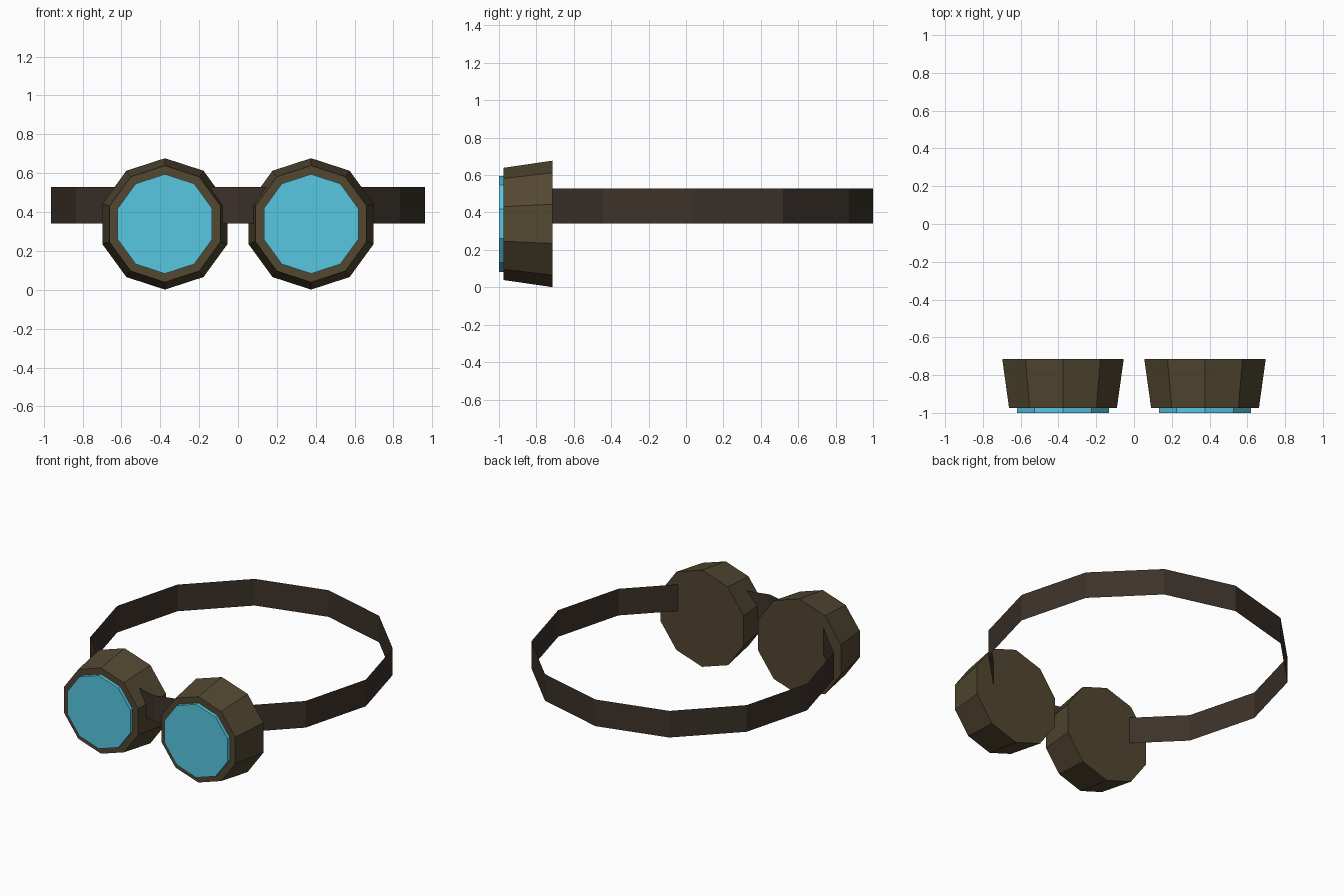
import bpy
import bmesh
import math
from mathutils import Matrix

cube = bpy.data.objects.get("Cube")
if cube:
    bpy.data.objects.remove(cube, do_unlink=True)


def make_material(name, srgb):
    linear = [((c / 255 + 0.055) / 1.055) ** 2.4 for c in srgb] + [1.0]
    mat = bpy.data.materials.new(name)
    mat.use_nodes = True
    mat.diffuse_color = linear
    bsdf = mat.node_tree.nodes["Principled BSDF"]
    bsdf.inputs["Base Color"].default_value = linear
    bsdf.inputs["Roughness"].default_value = 0.9
    return mat


def finish(name, bm, mat):
    bmesh.ops.recalc_face_normals(bm, faces=bm.faces)
    mesh = bpy.data.meshes.new(name)
    bm.to_mesh(mesh)
    bm.free()
    mesh.materials.append(mat)
    obj = bpy.data.objects.new(name, mesh)
    bpy.context.collection.objects.link(obj)
    return obj


def ten_sided_drum(name, x, y_back, y_front, r_back, r_front, mat):
    """Tapered drum facing -y, with a corner pointing straight up."""
    bm = bmesh.new()
    place = (Matrix.Translation((x, (y_back + y_front) / 2, EYE_Z))
             @ Matrix.Rotation(math.radians(90), 4, 'X')
             @ Matrix.Rotation(math.radians(90), 4, 'Z'))
    bmesh.ops.create_cone(bm, cap_ends=True, segments=10, radius1=r_back,
                          radius2=r_front, depth=y_back - y_front)
    # Put one corner exactly at the top
    first = max(bm.verts, key=lambda v: (round(v.co.z, 3), v.co.y))
    spin = Matrix.Rotation(-math.atan2(first.co.y, first.co.x), 4, 'Z')
    bm.transform(place @ spin)
    return finish(name, bm, mat)


EYE_X, EYE_Z = 0.376, 0.339
frame_mat = make_material("brown frame", (82, 71, 49))
strap_mat = make_material("dark leather", (60, 50, 42))
lens_mat = make_material("blue glass", (87, 199, 226))

# Eye cups and lenses, one pair per side
for side, sign in (("left", 1), ("right", -1)):
    x = sign * EYE_X
    ten_sided_drum(side + "_eye_cup", x, -0.715, -0.975, 0.338, 0.3, frame_mat)
    ten_sided_drum(side + "_lens", x, -0.95, -1.0, 0.256, 0.256, lens_mat)

# Head strap: thin twelve-sided band running through both cups
bm = bmesh.new()
bmesh.ops.create_cone(bm, cap_ends=False, segments=12, radius1=0.962,
                      radius2=0.962, depth=0.186)
bm.transform(Matrix.Translation((0, 0.038, 0.435)))
finish("head_strap", bm, strap_mat)
